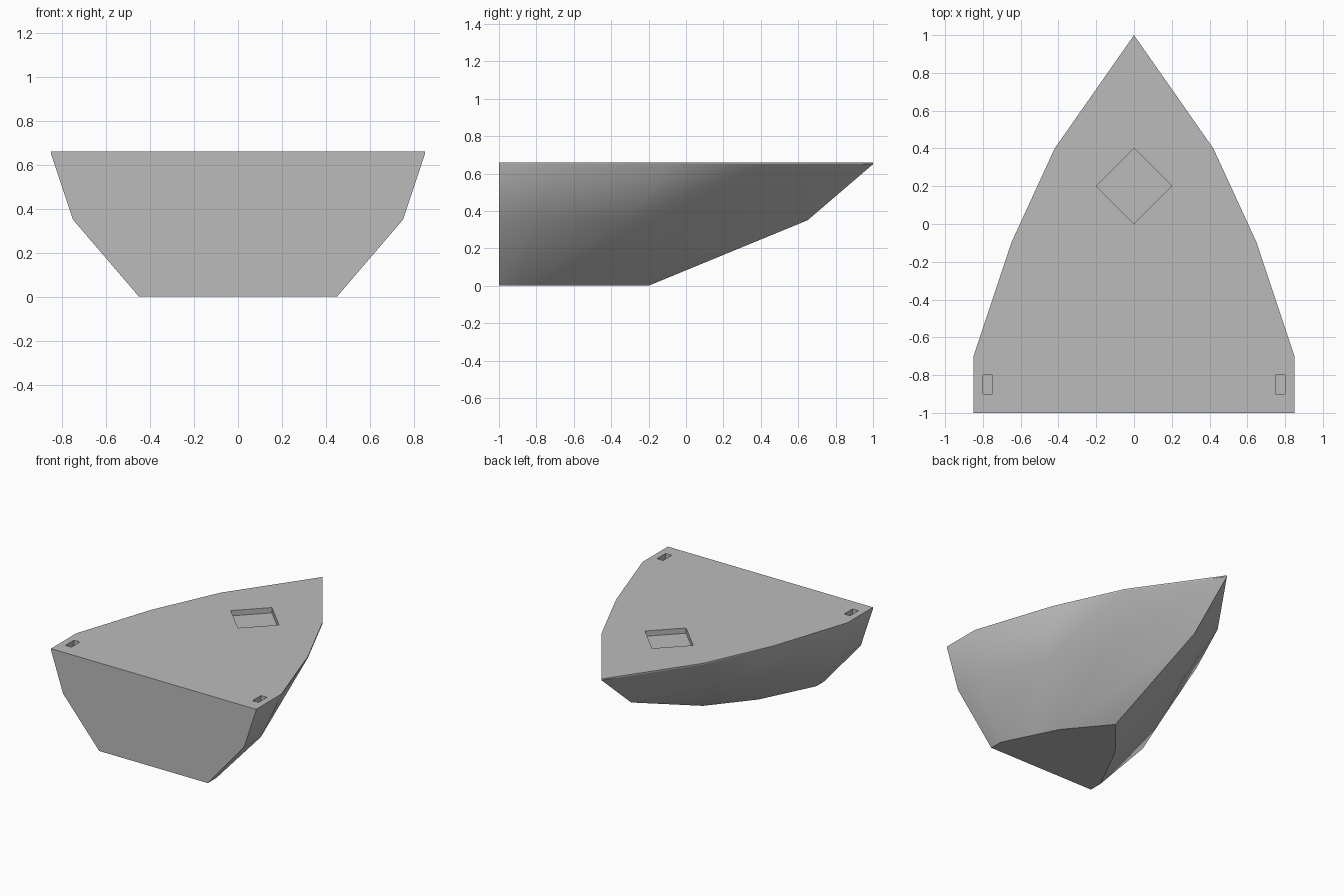
import bpy, bmesh, math

cube = bpy.data.objects.get("Cube")
if cube:
    bpy.data.objects.remove(cube, do_unlink=True)

grey = bpy.data.materials.new("hull_grey")
grey.use_nodes = True
colour = (0.5, 0.5, 0.5, 1)
grey.diffuse_color = colour
grey.node_tree.nodes["Principled BSDF"].inputs["Base Color"].default_value = colour


def loft(name, levels):
    """Closed solid through outlines [(z, [(x, y), ...]), ...] from bottom to top."""
    bm = bmesh.new()
    rings = [[bm.verts.new((x, y, z)) for x, y in pts] for z, pts in levels]
    for low, high in zip(rings, rings[1:]):
        for i in range(len(low)):
            j = (i + 1) % len(low)
            bm.faces.new((low[i], low[j], high[j], high[i]))
    bm.faces.new(rings[0][::-1])
    bm.faces.new(rings[-1])
    bmesh.ops.recalc_face_normals(bm, faces=bm.faces)
    mesh = bpy.data.meshes.new(name)
    bm.to_mesh(mesh)
    bm.free()
    mesh.materials.append(grey)
    obj = bpy.data.objects.new(name, mesh)
    bpy.context.collection.objects.link(obj)
    return obj


def mirrored(half, bow):
    """Right half from stern to bow, bow tip, then the other half back to the stern."""
    return half + [(0, bow)] + [(-x, y) for x, y in reversed(half)]


# Hull outlines: keel plate, chine and deck edge
keel = mirrored([(0.45, -1), (0.45, -0.9), (0.35, -0.7), (0.25, -0.5)], -0.2)
chine = mirrored([(0.75, -1), (0.75, -0.8), (0.55, -0.3), (0.35, 0.1)], 0.65)
deck = mirrored([(0.85, -1), (0.85, -0.7), (0.65, -0.1), (0.42, 0.4)], 1)
hull = loft("hull", [(0, keel), (0.35, chine), (0.65, deck), (0.66, deck)])

# Deck recesses: diamond hatch and two stern slots
diamond = [(0.2, 0.2), (0, 0.4), (-0.2, 0.2), (0, 0)]
slot = [(0.75, -0.9), (0.8, -0.9), (0.8, -0.8), (0.75, -0.8)]
recesses = {
    "hatch_cutter": diamond,
    "left_slot_cutter": slot,
    "right_slot_cutter": [(-x, y) for x, y in reversed(slot)],
}
bpy.context.view_layer.objects.active = hull
hull.select_set(True)
for name, outline in recesses.items():
    cutter = loft(name, [(0.62, outline), (0.75, outline)])
    cutter.hide_render = True
    cut = hull.modifiers.new(name, "BOOLEAN")
    cut.operation = "DIFFERENCE"
    cut.solver = "EXACT"
    cut.object = cutter
    bpy.ops.object.modifier_apply(modifier=cut.name)
    bpy.data.objects.remove(cutter, do_unlink=True)

# Soft hull sides, crisp deck, stern and keel edges
bpy.ops.object.select_all(action="DESELECT")
hull.select_set(True)
bpy.ops.object.shade_smooth_by_angle(angle=math.radians(30))
